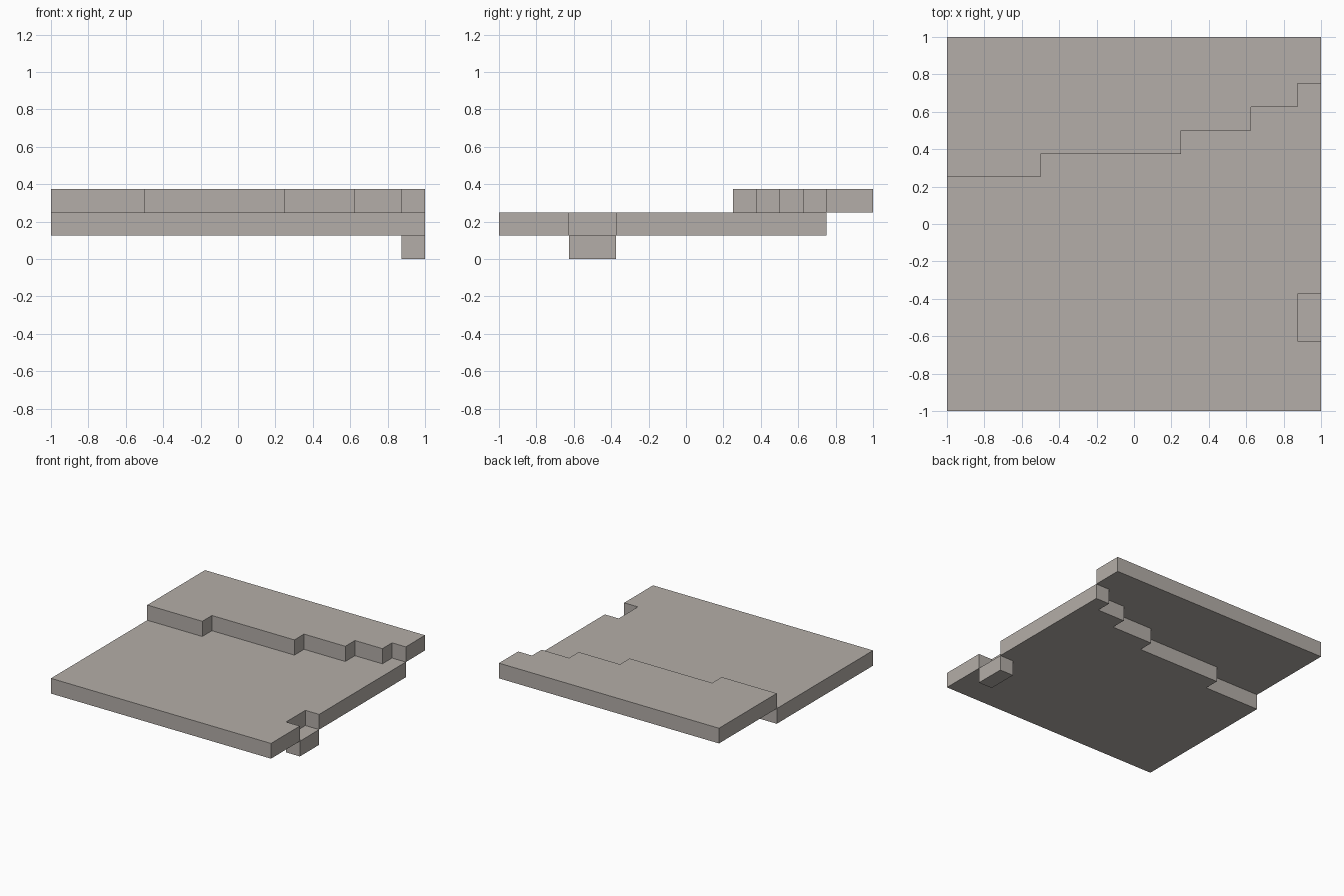
import bpy
import bmesh

cube = bpy.data.objects.get("Cube")
if cube:
    bpy.data.objects.remove(cube)

stone = bpy.data.materials.new("warm_grey_stone")
stone.use_nodes = True
colour = (0.456, 0.423, 0.392, 1)
stone.diffuse_color = colour
stone.node_tree.nodes["Principled BSDF"].inputs["Base Color"].default_value = colour

THICK = 0.125


def slab(name, outline, bottom):
    """Extrude a flat outline upward by one layer."""
    bm = bmesh.new()
    face = bm.faces.new([bm.verts.new((x, y, bottom)) for x, y in outline])
    top = bmesh.ops.extrude_face_region(bm, geom=[face], use_keep_orig=True)
    moved = [v for v in top["geom"] if isinstance(v, bmesh.types.BMVert)]
    bmesh.ops.translate(bm, verts=moved, vec=(0, 0, THICK))
    bmesh.ops.recalc_face_normals(bm, faces=bm.faces)
    mesh = bpy.data.meshes.new(name)
    bm.to_mesh(mesh)
    bm.free()
    mesh.materials.append(stone)
    obj = bpy.data.objects.new(name, mesh)
    bpy.context.collection.objects.link(obj)


# Stepped edge shared by both terraces, from right to left
edge_x = [-1, -0.5, 0.25, 0.625, 0.875, 1]
steps = []
for i, (x0, x1) in enumerate(zip(edge_x, edge_x[1:])):
    y = 0.25 + i * THICK
    steps += [(x0, y), (x1, y)]

# Corner hollow in the lower terrace, with the sunken block beneath it
hollow = [(1, -0.625), (0.875, -0.625), (0.875, -0.375), (1, -0.375)]

slab("upper_terrace", steps + [(1, 1), (-1, 1)], 2 * THICK)
slab("lower_terrace", [(-1, -1), (1, -1)] + hollow + steps[::-1], THICK)
slab("sunken_block", hollow, 0)
